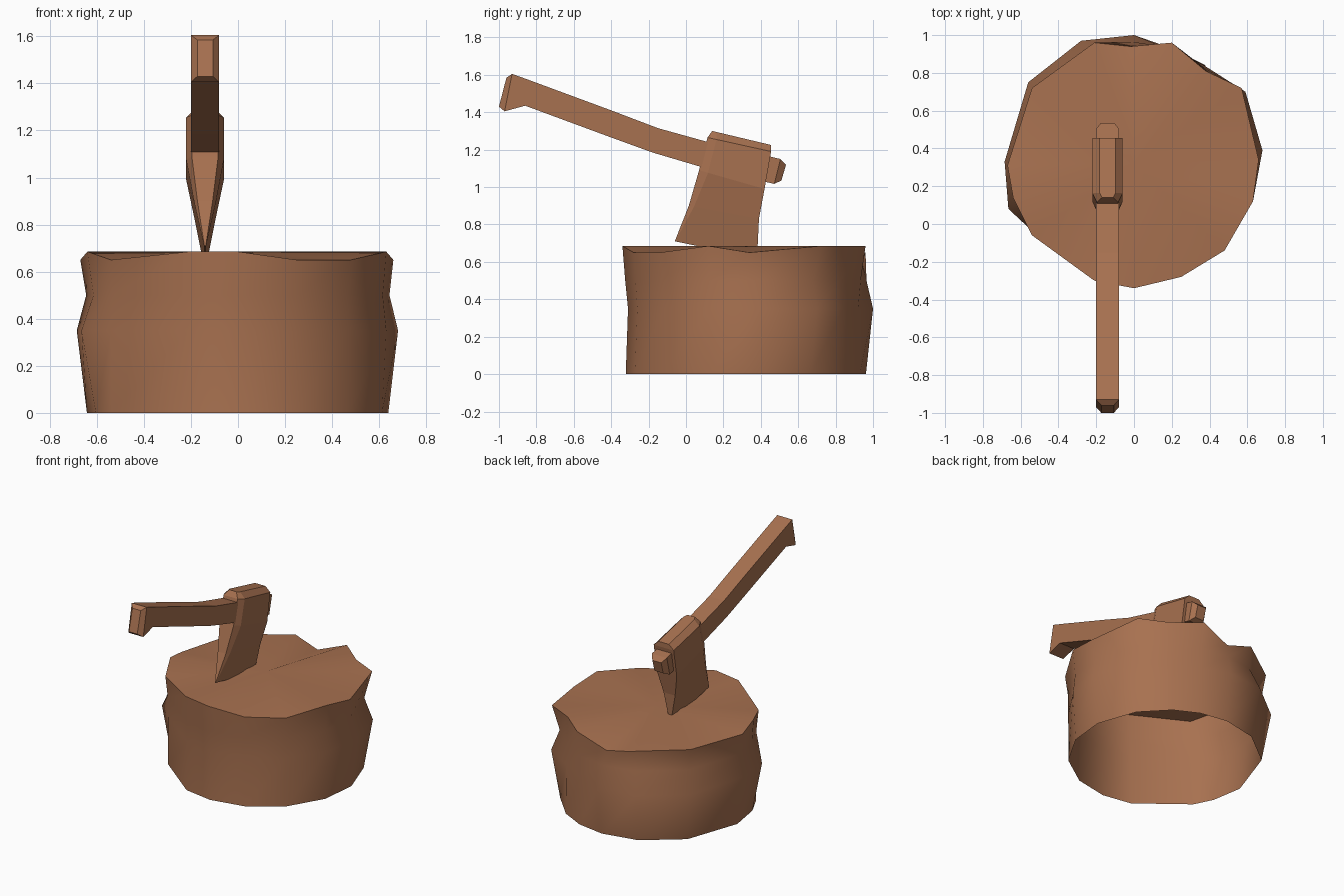
import bpy, bmesh, math

if "Cube" in bpy.data.objects:
    bpy.data.objects.remove(bpy.data.objects["Cube"])

wood = bpy.data.materials.new("brown_wood")
wood.diffuse_color = (0.39, 0.165, 0.08, 1)
wood.use_nodes = True
wood.node_tree.nodes["Principled BSDF"].inputs["Base Color"].default_value = wood.diffuse_color


def loft(name, rings, cap_start=True, cap_end=True, peak=None):
    """Skin closed rings of points; optional flat caps or a fan to a peak."""
    bm = bmesh.new()
    loops = [[bm.verts.new(p) for p in ring] for ring in rings]
    n = len(loops[0])
    for a, b in zip(loops, loops[1:]):
        for i in range(n):
            j = (i + 1) % n
            bm.faces.new((a[i], a[j], b[j], b[i]))
    if cap_start:
        bm.faces.new(loops[0][::-1])
    if peak:
        c = bm.verts.new(peak)
        for i in range(n):
            bm.faces.new((loops[-1][i], loops[-1][(i + 1) % n], c))
    elif cap_end:
        bm.faces.new(loops[-1])
    bmesh.ops.recalc_face_normals(bm, faces=bm.faces[:])
    me = bpy.data.meshes.new(name)
    bm.to_mesh(me)
    bm.free()
    ob = bpy.data.objects.new(name, me)
    bpy.context.collection.objects.link(ob)
    me.materials.append(wood)
    return ob


# Chopping stump: irregular outline, open underneath
top = [(0, -.34, .685), (.25, -.28, .65), (.48, -.14, .65), (.63, .12, .685),
       (.66, .34, .65), (.57, .72, .685), (.38, .81, .685), (.20, .96, .685),
       (-.02, .94, .60), (-.21, .96, .65), (-.54, .72, .66), (-.67, .31, .65),
       (-.64, .14, .685), (-.54, -.06, .65), (-.21, -.30, .685)]
bulge = [(0, -.31), (.24, -.26), (.47, -.12), (.63, .12), (.68, .39),
         (.59, .70), (.37, .84), (.20, .92), (0, 1.0), (-.28, .97),
         (-.56, .75), (-.685, .33), (-.665, .08), (-.54, -.03), (-.21, -.28)]
CY = 0.32


def round_ring(r, z):
    angles = [math.atan2(y - CY, x) for x, y in bulge]
    return [(r * math.cos(a), CY + r * math.sin(a), z) for a in angles]


waist = []
for (x, y), (tx, ty, _) in zip(bulge, top):
    mx, my = (x + tx) / 2, (y + ty) / 2 - CY
    k = min(1, 0.645 / math.hypot(mx, my))
    waist.append((mx * k, CY + my * k, 0.5))
stump = loft("stump", [round_ring(.642, 0), [(x, y, .35) for x, y in bulge],
                       waist, top], cap_start=False, peak=(0, CY, .685))
bpy.context.view_layer.objects.active = stump
stump.select_set(True)
bpy.ops.object.shade_smooth_by_angle(angle=math.radians(40))

# Axe head: rows of (front y, z, back y, z, half width), chamfered in front
AX = -0.14
head_rows = [(.14, 1.30, .455, 1.225, .042), (.115, 1.265, .455, 1.19, .08),
             (.07, 1.09, .42, .99, .08), (.015, .90, .39, .83, .046),
             (-.06, .71, .38, .62, .004)]
rings = []
for yf, zf, yb, zb, w in head_rows:
    d = 0.6 * w
    t = d / (yb - yf)
    ys, zs = yf + d, zf + (zb - zf) * t
    rings.append([(AX - .7 * w, yf, zf), (AX + .7 * w, yf, zf),
                  (AX + w, ys, zs), (AX + w, yb, zb),
                  (AX - w, yb, zb), (AX - w, ys, zs)])
loft("axe_head", rings)

# Axe handle: rows of (top y, z, bottom y, z, half width)
handle_rows = [(-.96, 1.585, -1.0, 1.43, .033), (-.93, 1.605, -.97, 1.405, .06),
               (-.86, 1.58, -.86, 1.435, .06), (-.40, 1.41, -.40, 1.265, .06),
               (-.15, 1.315, -.18, 1.185, .06), (.12, 1.24, .09, 1.105, .06),
               (.505, 1.15, .472, 1.017, .06), (.535, 1.12, .51, 1.035, .035)]
loft("axe_handle", [[(AX - w, yt, zt), (AX + w, yt, zt),
                     (AX + w, yb, zb), (AX - w, yb, zb)]
                    for yt, zt, yb, zb, w in handle_rows])
